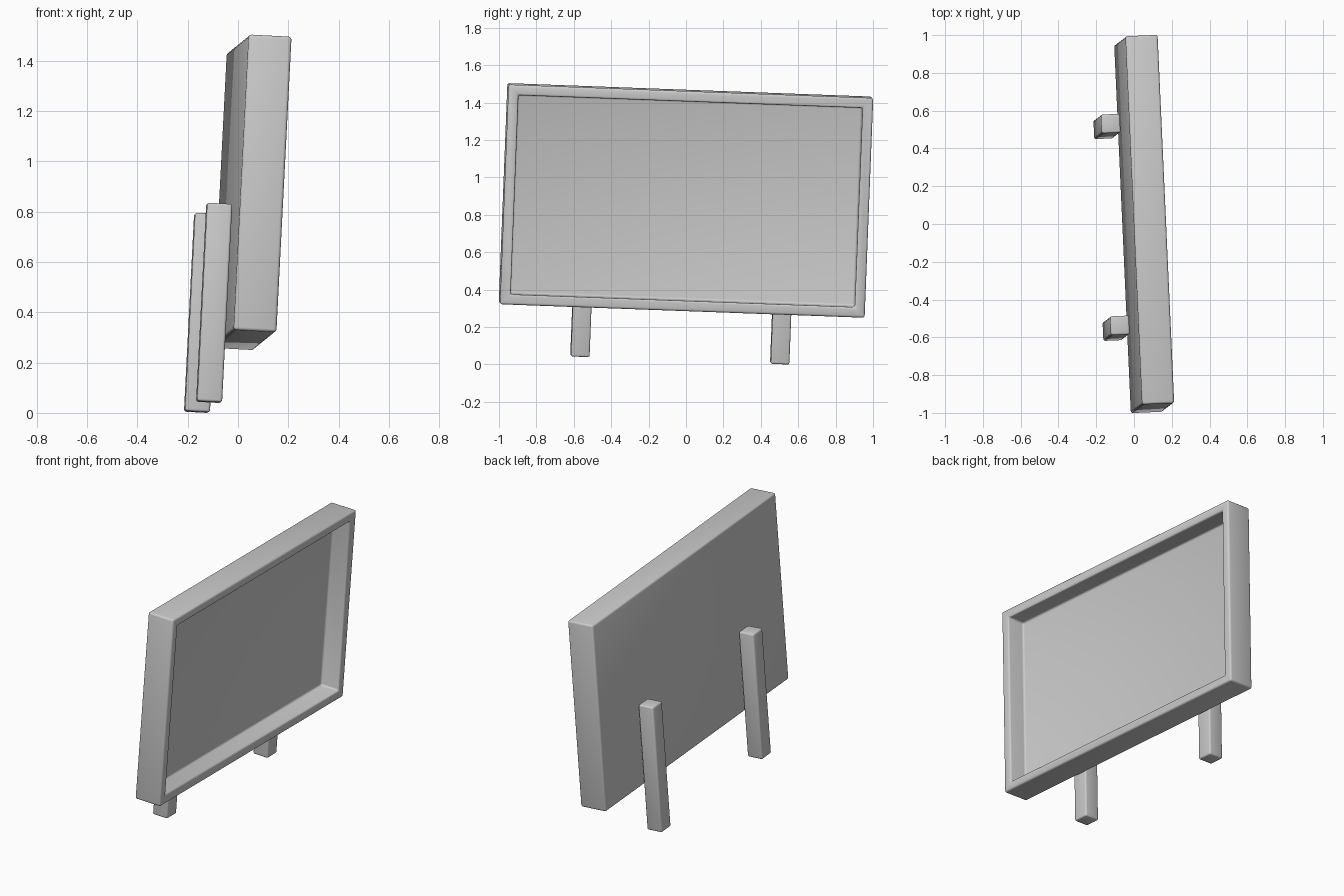
import bpy, bmesh
from mathutils import Matrix, Vector

if "Cube" in bpy.data.objects:
    bpy.data.objects.remove(bpy.data.objects["Cube"])

# Tilted frame shared by all parts: u = thickness, v = width, w = height
v = Vector((-0.088, 1.95, -0.072)).normalized()
w = Vector((0.06, 0.045, 1.17))
w = (w - v * w.dot(v)).normalized()
u = v.cross(w)
TILT = Matrix.Translation((0.054, 0.0, 0.877)) @ Matrix((u, v, w)).transposed().to_4x4()


def box(name, size, loc, bevel, recess=None):
    bm = bmesh.new()
    bmesh.ops.create_cube(bm, size=1.0)
    bmesh.ops.scale(bm, vec=size, verts=bm.verts)
    bmesh.ops.translate(bm, vec=loc, verts=bm.verts)
    if recess:
        # border rim, then a panel pushed back inside it
        border, depth = recess
        bm.normal_update()
        front = max(bm.faces, key=lambda f: f.calc_center_median().x)
        bmesh.ops.inset_region(bm, faces=[front], thickness=border, use_even_offset=True)
        ret = bmesh.ops.extrude_face_region(bm, geom=[front])
        new = [g for g in ret["geom"] if isinstance(g, bmesh.types.BMVert)]
        bmesh.ops.translate(bm, vec=(-depth, 0, 0), verts=new)
        if front.is_valid:
            bmesh.ops.delete(bm, geom=[front], context='FACES_ONLY')
        bmesh.ops.recalc_face_normals(bm, faces=bm.faces)
    bm.transform(TILT)
    me = bpy.data.meshes.new(name)
    bm.to_mesh(me)
    bm.free()
    ob = bpy.data.objects.new(name, me)
    bpy.context.collection.objects.link(ob)
    mod = ob.modifiers.new("soft_edges", 'BEVEL')
    mod.width = bevel
    mod.segments = 3
    mod.limit_method = 'ANGLE'
    for p in me.polygons:
        p.use_smooth = True
    return ob


# Board: framed panel, recessed towards +x
box("sign_board", (0.171, 1.953, 1.177), (0, 0, 0), 0.012, recess=(0.055, 0.12))

# Two posts behind the board
for side, y in (("left", -0.528), ("right", 0.542)):
    box(side + "_post", (0.1, 0.1, 0.79), (-0.149, y, -0.468), 0.01)
